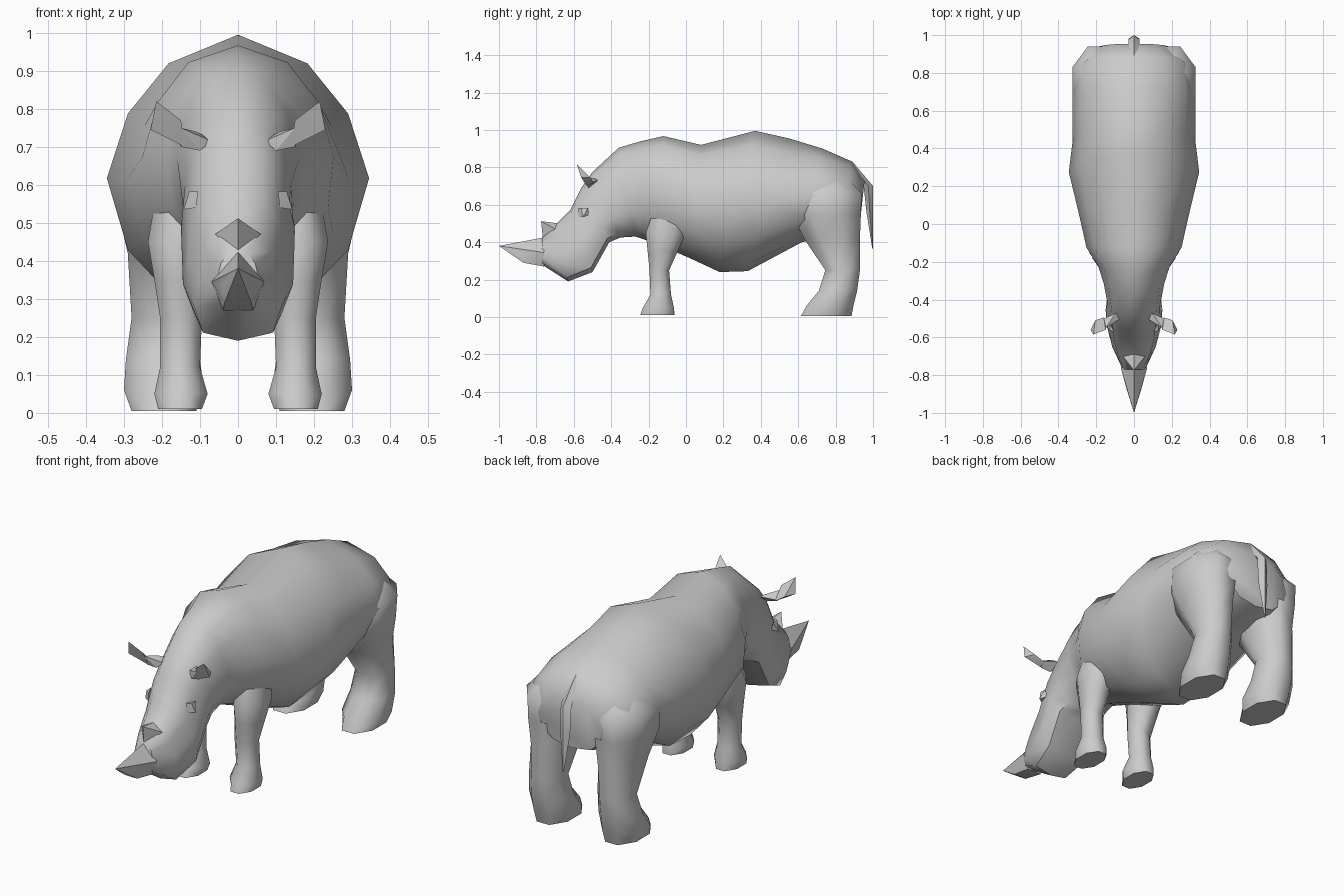
import bpy, bmesh, math
from mathutils import Vector

if "Cube" in bpy.data.objects:
    bpy.data.objects.remove(bpy.data.objects["Cube"])


def finish(name, bm, angle=40, mirror=False):
    bmesh.ops.recalc_face_normals(bm, faces=bm.faces[:])
    me = bpy.data.meshes.new(name)
    bm.to_mesh(me)
    bm.free()
    ob = bpy.data.objects.new(name, me)
    bpy.context.collection.objects.link(ob)
    if mirror:
        m = ob.modifiers.new("mirror", 'MIRROR')
        m.use_mirror_merge = False
    bpy.ops.object.select_all(action='DESELECT')
    ob.select_set(True)
    bpy.context.view_layer.objects.active = ob
    bpy.ops.object.shade_smooth_by_angle(angle=math.radians(angle))
    return ob


def loft(name, rings, angle=40, mirror=False):
    bm = bmesh.new()
    loops = [[bm.verts.new(p) for p in r] for r in rings]
    n = len(loops[0])
    for a, b in zip(loops, loops[1:]):
        for i in range(n):
            j = (i + 1) % n
            bm.faces.new((a[i], a[j], b[j], b[i]))
    bm.faces.new(loops[0])
    bm.faces.new(loops[-1])
    return finish(name, bm, angle, mirror)


def hull(name, pts, angle=25, mirror=False):
    bm = bmesh.new()
    for p in pts:
        bm.verts.new(p)
    bmesh.ops.convex_hull(bm, input=bm.verts[:])
    loose = [v for v in bm.verts if not v.link_faces]
    bmesh.ops.delete(bm, geom=loose, context='VERTS')
    return finish(name, bm, angle, mirror)


# Cross-sections: barrel for the trunk, heavy-jawed for the head
BARREL = [(0, 1), (.53, .8), (.84, .45), (1, 0), (.84, -.5), (.45, -.88), (0, -1)]
JAW = [(0, 1), (.45, .92), (.76, .55), (.9, 0), (1, -.4), (.8, -.86), (0, -1)]


def section(ty, tz, by, bz, hw, jaw):
    top, bot = Vector((0, ty, tz)), Vector((0, by, bz))
    mid, half = (top + bot) / 2, (top - bot) / 2
    prof = [(a[0] * (1 - jaw) + b[0] * jaw, a[1] * (1 - jaw) + b[1] * jaw)
            for a, b in zip(BARREL, JAW)]
    prof += [(-u, v) for u, v in prof[-2:0:-1]]
    return [mid + half * v + Vector((u * hw, 0, 0)) for u, v in prof]


# Head and trunk: top y, top z, bottom y, bottom z, half width, jaw blend
body = [
    (-.77, .425, -.77, .28, .06, 1),
    (-.70, .49, -.63, .19, .115, 1),
    (-.62, .57, -.50, .24, .145, 1),
    (-.56, .69, -.41, .40, .15, 1),
    (-.50, .775, -.35, .425, .15, .7),
    (-.36, .905, -.27, .43, .165, .3),
    (-.24, .94, -.21, .41, .195, .3),
    (-.12, .967, -.13, .38, .262, .4),
    (.08, .92, .03, .31, .295, .1),
    (.37, .995, .18, .24, .345, 0),
    (.55, .955, .33, .245, .325, 0),
    (.73, .90, .62, .40, .33, .1),
    (.89, .83, .79, .43, .31, .2),
    (.955, .73, .925, .46, .19, .3),
]
loft("body_and_head", [section(*r) for r in body], 50)


def leg(name, rows):
    rings = []
    k = 1 / math.cos(math.pi / 8)
    for z, y0, y1, x0, x1 in rows:
        rings.append([((x0 + x1) / 2 + k * (x1 - x0) / 2 * math.cos(a),
                       (y0 + y1) / 2 + k * (y1 - y0) / 2 * math.sin(a), z)
                      for a in [(i + .5) * math.pi / 4 for i in range(8)]])
    return loft(name, rings, 62, True)


# Legs: z, y range, x range
leg("front_legs", [
    (.01, -.245, -.06, .095, .21), (.05, -.23, -.065, .08, .22),
    (.12, -.19, -.08, .10, .205), (.25, -.195, -.09, .095, .205),
    (.35, -.205, -.045, .09, .22), (.45, -.215, 0, .08, .237),
    (.58, -.17, .02, .08, .215)])
leg("rear_legs", [
    (.005, .615, .885, .11, .28), (.06, .645, .895, .09, .30),
    (.14, .71, .915, .10, .295), (.25, .745, .93, .11, .28),
    (.42, .63, .93, .09, .29), (.55, .565, .935, .06, .32),
    (.66, .57, .94, .05, .325), (.76, .66, .85, .08, .24)])

# Horns
hull("nose_horn", [(0, -1, .38), (0, -.76, .425), (.07, -.76, .345), (-.07, -.76, .345),
                   (.04, -.87, .335), (-.04, -.87, .335), (.035, -.87, .29), (-.035, -.87, .29),
                   (.04, -.76, .27), (-.04, -.76, .27)])
hull("brow_horn", [(0, -.775, .512), (.06, -.70, .47), (-.06, -.70, .47),
                   (0, -.765, .42), (0, -.68, .50)])

# Ears: narrow stalk and flared blade; eyes
hull("ear_stalks", [(.07, -.50, .715), (.10, -.52, .69), (.09, -.47, .73), (.11, -.49, .74),
                    (.15, -.53, .70), (.16, -.50, .72), (.15, -.55, .75)], mirror=True)
hull("ear_blades", [(.14, -.53, .70), (.16, -.495, .715), (.15, -.56, .77), (.215, -.585, .82),
                    (.23, -.56, .745), (.205, -.51, .745)], mirror=True)
hull("eyes", [(.105, -.575, .583), (.11, -.575, .54), (.143, -.55, .535), (.128, -.56, .583),
              (.128, -.525, .583), (.12, -.52, .545)], mirror=True)

# Tail: flattened diamond rings running down the rump
loft("tail", [[(w, (y0 + y1) / 2, z), (0, y1, z), (-w, (y0 + y1) / 2, z), (0, y0, z)]
              for z, y0, y1, w in [(.83, .86, .89, .02), (.70, .95, 1.0, .03),
                                   (.56, .965, 1.0, .028), (.365, .996, 1.0, .003)]], 35)
